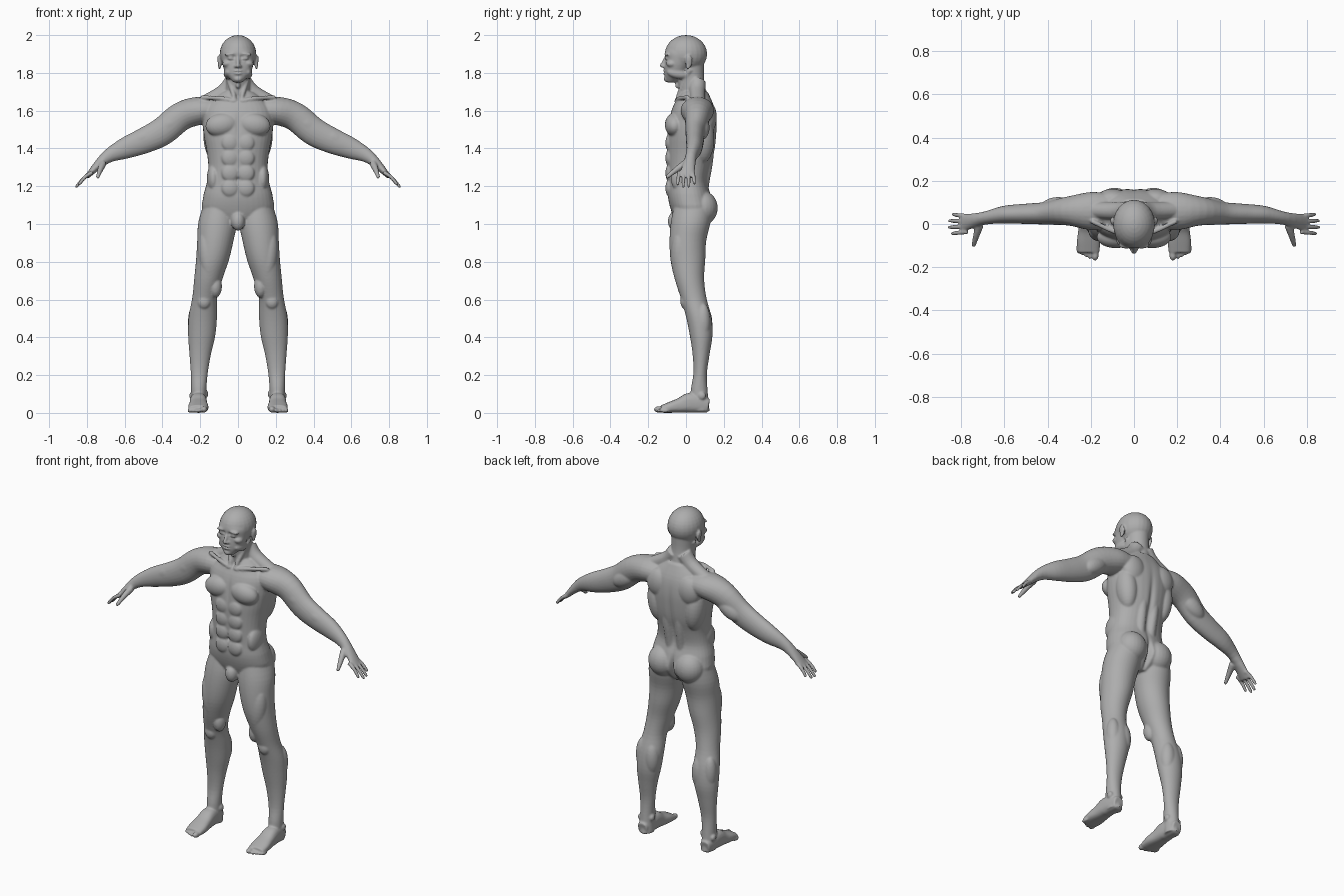
import bpy, bmesh, math
from mathutils import Vector, Matrix

default_cube = bpy.data.objects.get("Cube")
if default_cube:
    bpy.data.objects.remove(default_cube)

skin = bpy.data.materials.new("skin_grey")
skin.use_nodes = True
grey = (.42, .42, .42, 1)
skin.diffuse_color = grey
skin.node_tree.nodes["Principled BSDF"].inputs["Base Color"].default_value = grey

bm = bmesh.new()
ACROSS, DEPTH, UP = Vector((1, 0, 0)), Vector((0, 1, 0)), Vector((0, 0, 1))


def eased(rows, steps=4):
    """Catmull-Rom curve through rows of values."""
    result = []
    for i in range(len(rows) - 1):
        before, start = rows[max(i - 1, 0)], rows[i]
        end, after = rows[i + 1], rows[min(i + 2, len(rows) - 1)]
        for k in range(steps):
            t = k / steps
            result.append([
                b + t / 2 * (c - a + t * (2 * a - 5 * b + 4 * c - d + t * (3 * b - a - 3 * c + d)))
                for a, b, c, d in zip(before, start, end, after)])
    return result + [rows[-1]]


def rounded(value, power):
    return math.copysign(abs(value) ** (2 / power), value)


def loft(rows, side, normal=None, power=2, sides=24):
    """Skin rows of x, y, z, radius along side, other radius."""
    rows = eased(rows)
    points = [Vector(row[:3]) for row in rows]
    rings = []
    for i, (point, row) in enumerate(zip(points, rows)):
        along = normal or (points[min(i + 1, len(points) - 1)] - points[max(i - 1, 0)]).normalized()
        other = along.cross(side).normalized()
        first = other.cross(along)
        ring = []
        for k in range(sides):
            angle = math.tau * k / sides
            offset = (first * rounded(math.cos(angle), power) * row[3]
                      + other * rounded(math.sin(angle), power) * row[4])
            ring.append(bm.verts.new(point + offset))
        rings.append(ring)
    for lower, upper in zip(rings, rings[1:]):
        for k in range(sides):
            n = (k + 1) % sides
            bm.faces.new((lower[k], lower[n], upper[n], upper[k]))
    bm.faces.new(rings[0][::-1])
    bm.faces.new(rings[-1])


def stack(bottom, step, middles, forwards, widths, depths, power=2):
    """Loft level slices at even heights."""
    rows = [(x, y, bottom + step * i, width, depth)
            for i, (x, y, width, depth) in enumerate(zip(middles, forwards, widths, depths))]
    loft(rows, ACROSS, UP, power, sides=36)


def muscle(centre, radii, tilt=0, axis='Y'):
    place = Matrix.Translation(centre) @ Matrix.Rotation(tilt, 4, axis) @ Matrix.Diagonal((*radii, 1))
    bmesh.ops.create_uvsphere(bm, u_segments=24, v_segments=16, radius=1, matrix=place)


def tube(points, start, end, side=ACROSS):
    """Tapered round tube with a rounded tip."""
    last = len(points) - 1
    radii = [start + (end - start) * i / last for i in range(last + 1)]
    loft([(*point, r, r) for point, r in zip(points, radii)], side, sides=16)
    muscle(points[-1], (end, end, end))


# Leg, from the sole to the hip
stack(bottom=.01, step=.1,
      middles=(.206, .208, .205, .2, .192, .186, .176, .157, .135, .12, .108, .1),
      forwards=(.08, .07, .075, .08, .08, .067, .04, .018, .01, .01, .025, .04),
      widths=(.04, .04, .045, .057, .072, .075, .066, .075, .087, .096, .102, .08),
      depths=(.045, .045, .036, .045, .06, .067, .068, .078, .092, .097, .105, .1))
muscle((.16, -.03, .83), (.05, .05, .14), tilt=.1)         # thigh
muscle((.12, -.005, .67), (.035, .04, .06))                # inner thigh
muscle((.18, -.005, .59), (.035, .025, .04))               # kneecap
muscle((.16, .095, .47), (.045, .045, .1))                 # inner calf
muscle((.225, .09, .48), (.04, .04, .1))                   # outer calf
muscle((.09, .088, 1.085), (.086, .08, .09))               # buttock
muscle((.17, .08, .1), (.013, .02, .02))                   # inner ankle bone
muscle((.245, .085, .09), (.013, .02, .02))                # outer ankle bone

# Foot, resting on the ground from heel to ball
insteps = (.036, .046, .053, .04, .03, .02)
soles = (.03, .04, .045, .048, .054, .05)
loft([(.21, .12 - .05 * i, instep, sole, instep)
      for i, (instep, sole) in enumerate(zip(insteps, soles))], ACROSS, power=2.6)
muscle((.18, -.144, .018), (.017, .026, .017))             # big toe
for i in range(4):
    muscle((.205 + .017 * i, -.137 + .008 * i, .012), (.011, .026, .011))

# Arm, from inside the shoulder to the knuckles
heights = (1.6, 1.6, 1.57, 1.49, 1.44, 1.4, 1.35, 1.25)
forwards = (.06, .06, .06, .05, .047, .043, .025, .003)
depths = (.08, .088, .068, .053, .047, .041, .03, .042)
thicknesses = (.06, .074, .076, .075, .068, .056, .033, .012)
loft([(.1 + .1 * i, *row) for i, row in enumerate(zip(forwards, heights, depths, thicknesses))], DEPTH)
muscle((.25, .06, 1.6), (.085, .075, .066), tilt=.35)      # shoulder cap
muscle((.36, .04, 1.53), (.085, .045, .05), tilt=.6)       # front upper arm
muscle((.35, .08, 1.51), (.09, .045, .05), tilt=.6)        # back upper arm
muscle((.5, .04, 1.455), (.09, .04, .045), tilt=.4)        # forearm

# Fingers fan out from the knuckles, then the thumb
for i, length in enumerate((.07, .085, .083, .065)):
    spread = i - 1.5
    knuckle = Vector((.77, .024 * spread, 1.275))
    fingertip = knuckle + Vector((length, .006 * spread, -.9 * length))
    bend = (knuckle + fingertip) / 2 + Vector((.005, 0, .005))
    tube([knuckle, bend, fingertip], .0115, .0085, DEPTH)
tube([(.715, -.005, 1.32), (.73, -.055, 1.285), (.742, -.098, 1.25)], .02, .01)

# Chest, back and belly
muscle((.085, -.06, 1.525), (.088, .052, .062), tilt=.15)  # chest
muscle((.125, .085, 1.45), (.058, .065, .13), tilt=.1)     # side of back
muscle((.1, .115, 1.565), (.075, .048, .085))              # shoulder blade
muscle((.13, -.01, 1.24), (.035, .07, .08))                # flank
for i in range(4):
    muscle((.042, -.088, 1.19 + .08 * i), (.045, .021, .046))
tube([(.035, .09, 1.1), (.036, .09, 1.2), (.04, .115, 1.35), (.04, .12, 1.5)], .032, .03)
tube([(.03, .06, 1.75), (.08, .06, 1.695), (.2, .065, 1.63)], .045, .038, DEPTH)

# Collar bone and front neck cord
tube([(.02, -.05, 1.65), (.09, -.035, 1.665), (.19, .01, 1.67)], .012, .011, DEPTH)
tube([(.06, .02, 1.82), (.04, -.015, 1.74), (.014, -.05, 1.655)], .016, .011)

# Paired face parts
muscle((.036, -.1, 1.9), (.036, .014, .01), tilt=.1)       # brow
muscle((.055, -.075, 1.85), (.028, .03, .02), tilt=.2)     # cheek
muscle((.036, -.099, 1.877), (.019, .013, .012))           # eyelid
muscle((.011, -.117, 1.835), (.009, .012, .008))           # nostril
muscle((.099, .015, 1.86), (.009, .02, .034), tilt=.15)    # ear
muscle((.098, .01, 1.835), (.008, .012, .017))             # ear lobe
muscle((.05, -.045, 1.795), (.026, .058, .026), tilt=-.2, axis='X')  # jaw

# Mirror the paired parts
twins = bmesh.ops.duplicate(bm, geom=bm.verts[:] + bm.edges[:] + bm.faces[:])["geom"]
bmesh.ops.scale(bm, vec=(-1, 1, 1), verts=[part for part in twins if isinstance(part, bmesh.types.BMVert)])

# Torso and neck
stack(bottom=.98, step=.08, middles=[0] * 10,
      forwards=(.02, .035, .02, .01, .015, .025, .03, .035, .04, .045),
      widths=(.05, .18, .185, .165, .157, .165, .18, .187, .175, .085),
      depths=(.06, .11, .115, .105, .113, .125, .13, .127, .11, .07), power=2.3)
stack(bottom=1.62, step=.08, middles=[0] * 4, forwards=(.05, .036, .024, .025),
      widths=(.075, .066, .064, .066), depths=[.071] * 4)
muscle((0, -.06, 1.015), (.036, .036, .05))                # groin
muscle((0, -.045, 1.735), (.012, .014, .018))              # throat

# Skull, face, nose, lips and chin
muscle((0, 0, 1.9), (.097, .112, .1))
stack(bottom=1.75, step=.04, middles=[0] * 6,
      forwards=(-.08, -.057, -.045, -.03, -.02, -.01),
      widths=(.025, .062, .078, .087, .089, .07),
      depths=(.025, .056, .068, .08, .092, .085), power=2.2)
tube([(0, -.1, 1.89), (0, -.117, 1.86), (0, -.13, 1.838)], .009, .01)
for z in (1.797, 1.81):
    muscle((0, -.112, z), (.022, .011, .007))
muscle((0, -.1, 1.768), (.024, .018, .016))

bmesh.ops.recalc_face_normals(bm, faces=bm.faces[:])
parts = bpy.data.meshes.new("body_parts")
bm.to_mesh(parts)
bm.free()
body = bpy.data.objects.new("body", parts)
bpy.context.collection.objects.link(body)

# Fuse the parts into one continuous skin
fuse = body.modifiers.new("fuse", 'REMESH')
fuse.mode = 'VOXEL'
fuse.voxel_size = .0054
relax = body.modifiers.new("relax", 'SMOOTH')
relax.factor = .5
relax.iterations = 5
bpy.context.view_layer.update()
fused = bpy.data.meshes.new_from_object(body.evaluated_get(bpy.context.evaluated_depsgraph_get()))
body.modifiers.clear()
body.data = fused

# Press soft dents: x, z, width, height, depth, facing
FRONT, BACK = -1, 1
dents = {
    "eye_socket": (.019, 1.885, .009, .01, .007, FRONT),
    "under_eye": (.036, 1.866, .022, .004, .003, FRONT),
    "mouth": (0, 1.8035, .022, .0035, .005, FRONT),
    "navel": (0, 1.235, .008, .011, .014, FRONT),
    "breastbone": (0, 1.52, .012, .07, .006, FRONT),
    "throat_notch": (0, 1.67, .016, .014, .01, FRONT),
    "spine": (0, 1.35, .016, .17, .012, BACK),
    "seat_cleft": (0, 1.06, .012, .06, .035, BACK),
}
for vert in fused.vertices:
    x, y, z = vert.co
    for middle, level, width, height, depth, facing in dents.values():
        distance = ((abs(x) - middle) / width) ** 2 + ((z - level) / height) ** 2
        if y * facing > .03 and distance < 6:
            vert.co.y -= facing * depth * math.exp(-distance)

fused.materials.clear()
fused.materials.append(skin)
fused.shade_smooth()
